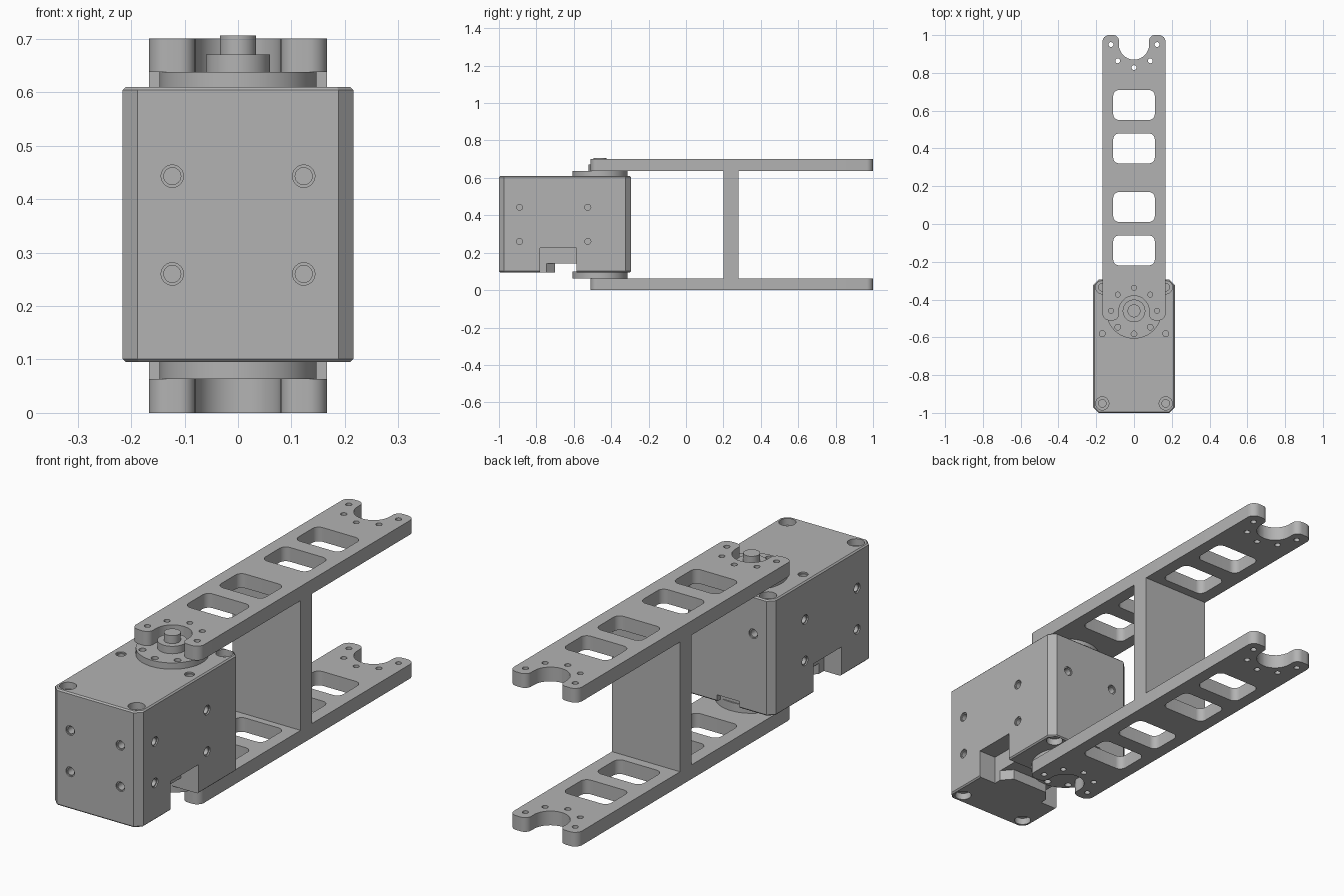
import bpy, bmesh, math
from mathutils import Matrix, Vector

if "Cube" in bpy.data.objects:
    bpy.data.objects.remove(bpy.data.objects["Cube"], do_unlink=True)

grey = bpy.data.materials.new("plain grey")
grey.use_nodes = True
grey.diffuse_color = (0.45, 0.45, 0.45, 1)
grey.node_tree.nodes["Principled BSDF"].inputs["Base Color"].default_value = (0.45, 0.45, 0.45, 1)

MID = 0.245       # mirror line of the bracket
PIVOT = -0.46     # servo shaft position on y


def rounded(corners, steps=8):
    """Outline with each (x, y, radius) corner replaced by an arc."""
    pts = []
    for i, (x, y, r) in enumerate(corners):
        p = Vector((x, y))
        a = (Vector(corners[i - 1][:2]) - p).normalized()
        b = (Vector(corners[(i + 1) % len(corners)][:2]) - p).normalized()
        half = a.angle(b) / 2
        centre = p + (a + b).normalized() * r / math.sin(half)
        start = p + a * r / math.tan(half) - centre
        end = p + b * r / math.tan(half) - centre
        sweep = start.angle_signed(end)
        for k in range(steps + 1):
            pts.append(centre + Matrix.Rotation(-sweep * k / steps, 2) @ start)
    return pts


def prism(bm, pts, z0, z1):
    bottom = [bm.verts.new((p[0], p[1], z0)) for p in pts]
    top = [bm.verts.new((p[0], p[1], z1)) for p in pts]
    faces = [bm.faces.new(bottom), bm.faces.new(top)]
    for i in range(len(pts)):
        faces.append(bm.faces.new((bottom[i - 1], bottom[i], top[i], top[i - 1])))
    bmesh.ops.recalc_face_normals(bm, faces=faces)
    return faces


def box(bm, x0, x1, y0, y1, z0, z1):
    return prism(bm, [(x0, y0), (x1, y0), (x1, y1), (x0, y1)], z0, z1)


def rod(bm, centre, r, length, axis="z", sides=24):
    """Cylinder centred on a point, along one axis."""
    turn = {"x": Matrix.Rotation(math.pi / 2, 4, "Y"),
            "y": Matrix.Rotation(math.pi / 2, 4, "X"), "z": Matrix()}[axis]
    bmesh.ops.create_cone(bm, cap_ends=True, segments=sides, radius1=r, radius2=r,
                          depth=length, matrix=Matrix.Translation(centre) @ turn)


def make(name, bm):
    mesh = bpy.data.meshes.new(name)
    bm.to_mesh(mesh)
    bm.free()
    mesh.materials.append(grey)
    ob = bpy.data.objects.new(name, mesh)
    bpy.context.collection.objects.link(ob)
    return ob


def cut(ob, bm):
    """Subtract a bmesh from an object and drop the cutter."""
    cutter = make("cutter", bm)
    cutter.hide_render = True
    mod = ob.modifiers.new("cut", "BOOLEAN")
    mod.operation, mod.solver, mod.object = "DIFFERENCE", "EXACT", cutter
    dg = bpy.context.evaluated_depsgraph_get()
    mesh = bpy.data.meshes.new_from_object(ob.evaluated_get(dg))
    ob.modifiers.clear()
    ob.data = mesh
    bpy.data.objects.remove(cutter, do_unlink=True)


def finish(ob):
    ob.data.shade_smooth()
    ob.data.set_sharp_from_angle(angle=math.radians(30))


# Bracket arms: notched ends, four windows, five screw holes round each notch
end = [(0.167, 1, 0.035), (0.08, 1, 0.03), (0.08, 0.87, 0.0799)]
end += [(-x, y, r) for x, y, r in reversed(end)]
outline = end + [(x, 2 * MID - y, r) for x, y, r in reversed(end)]
bm = bmesh.new()
prism(bm, rounded(outline), 0, 0.063)
lower_arm = make("lower_arm", bm)
holes = bmesh.new()
for side in (1, -1):
    for yc in (0.63, 0.4):
        y = MID + side * (yc - MID)
        r = 0.03
        prism(holes, rounded([(-0.11, y - 0.079, r), (0.11, y - 0.079, r),
                              (0.11, y + 0.079, r), (-0.11, y + 0.079, r)]), -0.1, 0.2)
    for k in range(5):
        a = math.pi + k * math.pi / 4
        y = MID + side * (0.95 - MID + 0.122 * math.sin(a))
        rod(holes, (0.122 * math.cos(a), y, 0.03), 0.013, 0.3, sides=16)
cut(lower_arm, holes)
finish(lower_arm)
upper_arm = bpy.data.objects.new("upper_arm", lower_arm.data)
upper_arm.location.z = 0.638
bpy.context.collection.objects.link(upper_arm)

# Web joining the two arms
bm = bmesh.new()
box(bm, -0.167, 0.167, 0.2, 0.28, 0.06, 0.641)
make("bracket_web", bm)

# Servo body: chamfered block
W, F, B, C = 0.216, -1.0, -0.295, 0.028
bm = bmesh.new()
prism(bm, [(-W + C, F), (W - C, F), (W, F + C), (W, B - C),
           (W - C, B), (-W + C, B), (-W, B - C), (-W, F + C)], 0.095, 0.61)
rims = [e for e in bm.edges if abs(e.verts[0].co.z - e.verts[1].co.z) < 0.01]
bmesh.ops.bevel(bm, geom=rims, offset=0.006, segments=1, affect="EDGES")
body = make("servo_body", bm)

# Cable channel under the body, with a pocket at each side
bm = bmesh.new()
prism(bm, [(-0.3, -0.585), (-0.3, -0.78), (-0.16, -0.78), (-0.09, -0.7),
           (0.09, -0.7), (0.16, -0.78), (0.3, -0.78), (0.3, -0.585)], 0.0, 0.142)
cut(body, bm)
bm = bmesh.new()
for s in (1, -1):
    box(bm, min(s * 0.13, s * 0.3), max(s * 0.13, s * 0.3), -0.78, -0.585, 0.05, 0.224)
box(bm, -0.055, 0.055, -0.32, -0.2, 0.05, 0.125)
cut(body, bm)

# Screw holes: wide shallow mouths first, then the narrower bores
for mouth in (True, False):
    bm = bmesh.new()
    r, depth = (0.021, 0.012) if mouth else (0.016, 0.09)
    for s in (1, -1):
        for z in (0.26, 0.443):
            rod(bm, (s * 0.123, F, z), r, depth, "y")
            for y in (-0.89, -0.525):
                rod(bm, (s * W, y, z), r, depth, "x")
        rod(bm, (s * 0.123, B, 0.443), r, depth, "y")
        rod(bm, (s * 0.168, -0.58, 0.61), r, depth)
        for y in (-0.95, -0.335):
            for z in (0.095, 0.61):
                rod(bm, (s * 0.168, y, z), 0.035 if mouth else 0.02, 0.06 if mouth else 0.14)
    cut(body, bm)
finish(body)

# Output horns above and below the body, with a ring of screw holes
for name, z0, z1 in (("upper_horn", 0.605, 0.638), ("lower_horn", 0.063, 0.1)):
    bm = bmesh.new()
    rod(bm, (0, PIVOT, (z0 + z1) / 2), 0.147, z1 - z0, sides=64)
    horn = make(name, bm)
    bm = bmesh.new()
    for k in range(8):
        a = k * math.pi / 4
        z = z1 if name == "upper_horn" else z0
        rod(bm, (0.122 * math.cos(a), PIVOT + 0.122 * math.sin(a), z), 0.015, 0.04, sides=16)
    cut(horn, bm)
    finish(horn)

# Shaft collar and pin on the upper horn
for name, r, z1 in (("shaft_collar", 0.06, 0.671), ("shaft_pin", 0.034, 0.706)):
    bm = bmesh.new()
    rod(bm, (0, PIVOT, (0.63 + z1) / 2), r, z1 - 0.63, sides=40)
    finish(make(name, bm))
